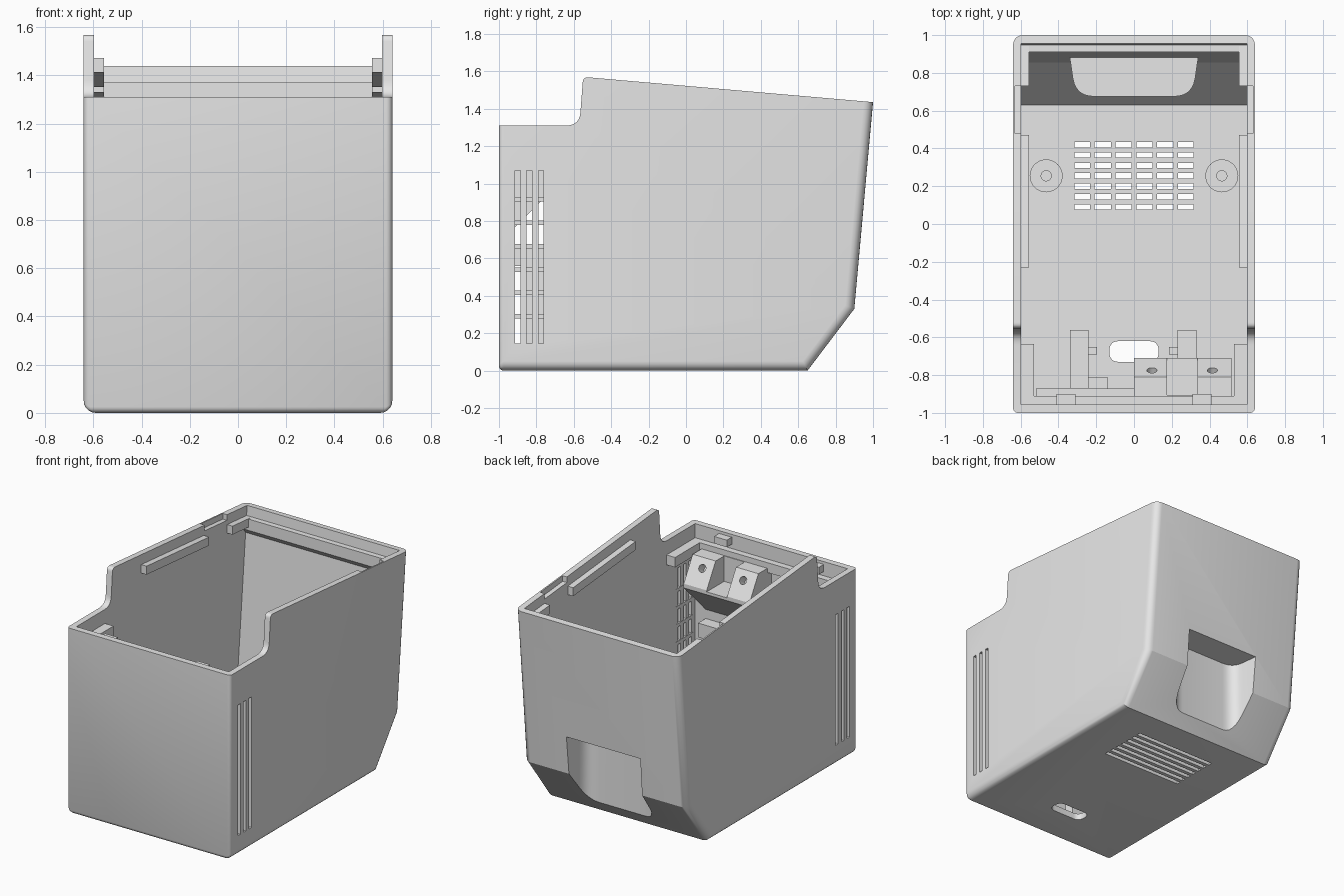
import bpy, bmesh, math
from mathutils import Vector

if "Cube" in bpy.data.objects:
    bpy.data.objects.remove(bpy.data.objects["Cube"])

grey = bpy.data.materials.new("light grey plastic")
grey.use_nodes = True
grey.diffuse_color = (0.8, 0.8, 0.8, 1)
grey.node_tree.nodes["Principled BSDF"].inputs["Base Color"].default_value = (0.8, 0.8, 0.8, 1)


def rounded(points, steps=6):
    """Replace every corner given as (a, b, size) by a small curve."""
    out = []
    for i, p in enumerate(points):
        c = Vector(p[:2])
        if len(p) == 2:
            out.append(c)
            continue
        a = c + (Vector(points[i - 1][:2]) - c).normalized() * p[2]
        b = c + (Vector(points[(i + 1) % len(points)][:2]) - c).normalized() * p[2]
        for s in range(steps + 1):
            t = s / steps
            out.append(a * (1 - t) ** 2 + c * 2 * t * (1 - t) + b * t * t)
    return out


def prism(name, points, lo, hi, axis="x"):
    """Extrude a profile: (y, z) along x, or (x, y) along z."""
    bm = bmesh.new()
    place = (lambda p, h: (h, p[0], p[1])) if axis == "x" else (lambda p, h: (p[0], p[1], h))
    outline = rounded(points)
    rings = [[bm.verts.new(place(p, h)) for p in outline] for h in (lo, hi)]
    bm.faces.new(rings[0])
    bm.faces.new(rings[1])
    for i in range(len(outline)):
        bm.faces.new((rings[0][i - 1], rings[0][i], rings[1][i], rings[1][i - 1]))
    bmesh.ops.recalc_face_normals(bm, faces=bm.faces)
    mesh = bpy.data.meshes.new(name)
    bm.to_mesh(mesh)
    bm.free()
    mesh.materials.append(grey)
    obj = bpy.data.objects.new(name, mesh)
    bpy.context.collection.objects.link(obj)
    return obj


def box(name, x, y, z, r=None):
    corners = [(x[0], y[0]), (x[1], y[0]), (x[1], y[1]), (x[0], y[1])]
    if r:
        corners = [c + (r,) for c in corners]
    return prism(name, corners, z[0], z[1], "z")


def pair(name, x, make):
    """Make a part on the left (+x) and its mirror on the right."""
    return [make("left_" + name, x), make("right_" + name, (-x[1], -x[0]))]


def bake(obj):
    bpy.context.view_layer.update()
    deps = bpy.context.evaluated_depsgraph_get()
    mesh = bpy.data.meshes.new_from_object(obj.evaluated_get(deps))
    obj.modifiers.clear()
    obj.data = mesh


def cut(obj, tools):
    for tool in tools:
        mod = obj.modifiers.new("cut", "BOOLEAN")
        mod.operation = "DIFFERENCE"
        mod.solver = "EXACT"
        mod.object = tool
        bake(obj)
        bpy.data.objects.remove(tool)


def rim(y):
    return 1.435 + (1 - y) * 0.087


# Outer housing with softened side, bottom and rear edges
housing = prism("housing", [(-1, 0), (0.65, 0), (0.9, 0.33), (1, 1.435),
                            (-0.55, 1.57, 0.03), (-0.57, 1.31, 0.07), (-1, 1.31)], -0.64, 0.64)
bm = bmesh.new()
bm.from_mesh(housing.data)
weight = bm.edges.layers.float.new("bevel_weight_edge")
for e in bm.edges:
    a, b = e.verts[0].co, e.verts[1].co
    front = max(a.y, b.y) < -0.99
    if min(a.z, b.z) < 1.3 and (abs(a.x - b.x) < 0.01 or front):
        e[weight] = 0.5 if front else 1
bm.to_mesh(housing.data)
bm.free()
bevel = housing.modifiers.new("soft edges", "BEVEL")
bevel.limit_method = "WEIGHT"
bevel.width = 0.05
bevel.segments = 5
bake(housing)

# Open cavity that leaves a shell around the rear grip recess
cavity = prism("cavity_cutter", [(-0.955, 0.045), (0.63, 0.045), (0.855, 0.345),
                                 (0.955, 1.44), (0.955, 2), (-0.955, 2)], -0.597, 0.597)
cut(cavity, [prism("recess_shell", [(-0.31, 0.675, 0.1), (0.31, 0.675, 0.1), (0.35, 0.95), (-0.35, 0.95)],
                   -0.1, 0.645, "z")])
recess = prism("recess_cutter", [(-0.265, 0.715, 0.09), (0.265, 0.715, 0.09), (0.31, 1.1), (-0.31, 1.1)],
               -0.1, 0.6, "z")
cut(housing, [cavity, recess])

# Vent slots in sides and floor, cable opening, rim notches
tools = []
for i in range(3):
    y = -0.9 + i * 0.0625
    tools += pair("slot_cutter", (0.55, 0.7), lambda n, x: box(n, x, (y - 0.014, y + 0.014), (0.145, 1.07)))
for i in range(7):
    y = 0.09 + i * 0.055
    tools.append(box("floor_slot_cutter", (-0.315, 0.315), (y - 0.014, y + 0.014), (-0.1, 0.1)))
tools.append(box("cable_cutter", (-0.13, 0.13), (-0.73, -0.62), (-0.1, 0.1), 0.05))
tools += pair("notch_cutter", (0.55, 0.63), lambda n, x: prism(
    n, [(0.48, rim(0.48) - 0.04), (0.73, rim(0.73) - 0.04), (0.73, 1.8), (0.48, 1.8)], *x))
cut(housing, tools)

# Ribs behind the slots
for i in range(6):
    z = 0.29 + i * 0.125
    pair("vent_rib", (0.595, 0.618), lambda n, x: box(n, x, (-0.93, -0.74), (z - 0.012, z + 0.012)))
for i in range(5):
    x = -0.222 + i * 0.111
    box("floor_vent_rib", (x - 0.012, x + 0.012), (0.06, 0.44), (0.022, 0.047))

# Lid rails and the rear ledge below the rim
for label, y0, y1 in (("lid_rail", -0.23, 0.47), ("rear_side_ledge", 0.73, 0.945)):
    pair(label, (0.555, 0.605), lambda n, x: prism(
        n, [(y0, rim(y0) - 0.13), (y1, rim(y1) - 0.13), (y1, rim(y1) - 0.07), (y0, rim(y0) - 0.07)], *x))
prism("rear_ledge", [(0.965, 1.22), (0.91, 1.29), (0.91, 1.37), (0.965, 1.37)], -0.597, 0.597)

# Front ledge, corner supports and lid catches
box("front_ledge", (-0.597, 0.597), (-0.96, -0.91), (1.14, 1.21))
pair("corner_support", (0.53, 0.605), lambda n, x: box(n, x, (-0.96, -0.635), (1.14, 1.21)))
pair("lid_catch", (0.31, 0.41), lambda n, x: box(n, x, (-0.96, -0.9), (1.24, 1.29)))

# Screw bosses on the floor
for side in (-1, 1):
    circle = [(side * 0.465 + 0.087 * math.cos(k * math.pi / 16),
               0.255 + 0.087 * math.sin(k * math.pi / 16)) for k in range(32)]
    hole = [(side * 0.465 + 0.027 * math.cos(k * math.pi / 8),
             0.255 + 0.027 * math.sin(k * math.pi / 8)) for k in range(16)]
    boss = prism("screw_boss", circle, 0.03, 0.1, "z")
    cut(boss, [prism("boss_hole_cutter", hole, 0.06, 0.2, "z")])

# Mounting bracket on the front wall with a gap and two screw holes
bracket = prism("mounting_bracket", [(-0.96, 0.72), (-0.71, 0.97), (-0.71, 1.0),
                                     (-0.81, 1.17), (-0.96, 1.17)], 0, 0.515)
tools = [box("gap_cutter", (0.175, 0.335), (-0.905, -0.6), (0.99, 1.3))]
for x in (0.095, 0.415):
    ring = [(0.027 * math.cos(k * math.pi / 8), 0.027 * math.sin(k * math.pi / 8)) for k in range(16)]
    drill = prism("drill_cutter", ring, -0.07, 0.1, "z")
    drill.location = (x, -0.775, 1.11)
    drill.rotation_euler = (-math.radians(60), 0, 0)
    tools.append(drill)
cut(bracket, tools)

# Socket supports beside the cable opening
for x in (-0.29, 0.28):
    box("socket_support", (x - 0.05, x + 0.05), (-0.87, -0.56), (0.04, 0.67))
    inner = x - math.copysign(0.07, x)
    box("support_tab", (inner - 0.025, inner + 0.025), (-0.69, -0.65), (0.04, 0.6))
box("support_block", (-0.245, -0.14), (-0.88, -0.81), (0.04, 0.6))
box("wall_bar", (-0.52, 0.515), (-0.96, -0.87), (0.56, 0.66))

# Smooth shading with sharp creases
for obj in bpy.context.scene.objects:
    if obj.type == "MESH":
        obj.select_set(True)
        bpy.context.view_layer.objects.active = obj
bpy.ops.object.shade_smooth_by_angle(angle=math.radians(30))
